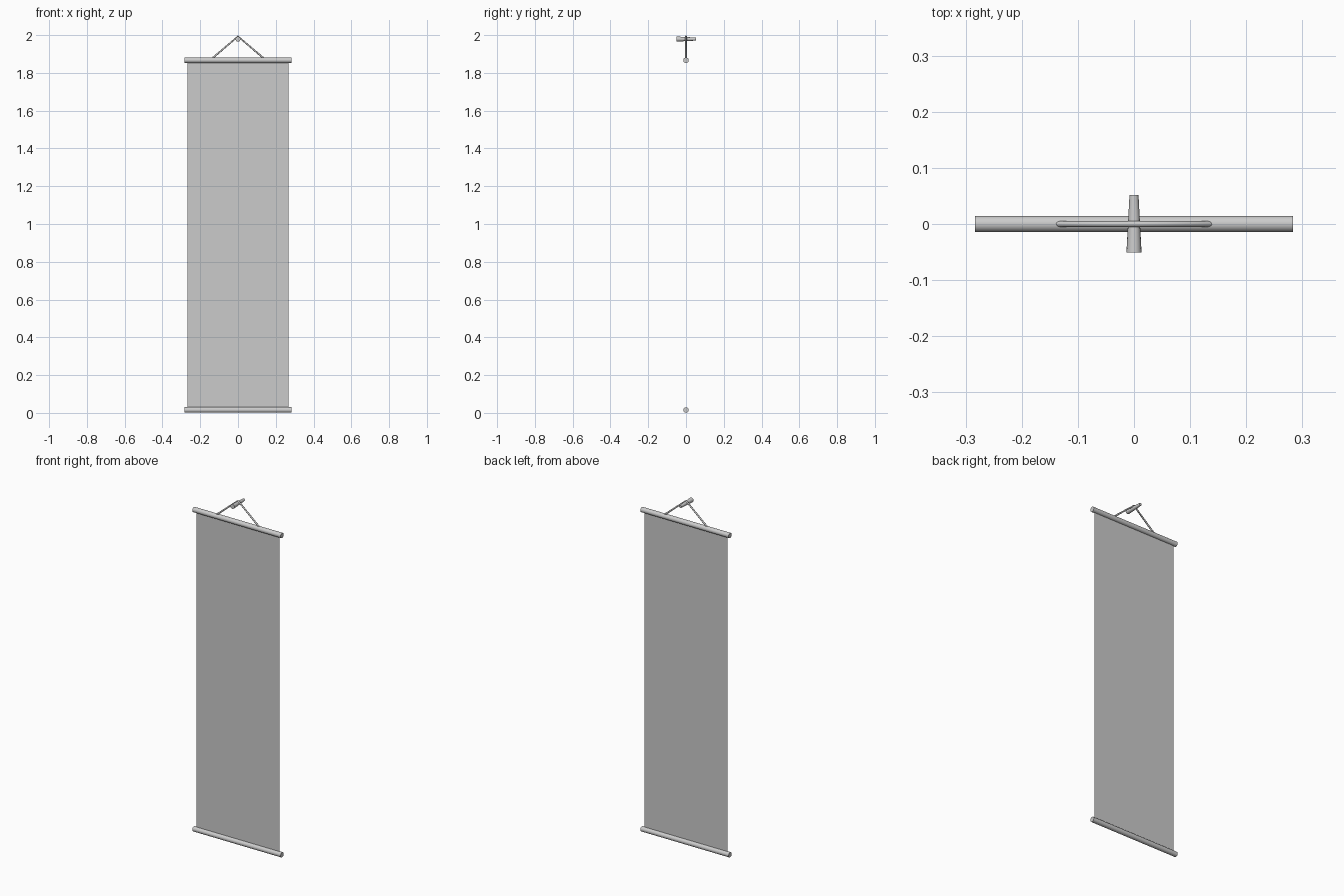
import bpy
from mathutils import Vector

if "Cube" in bpy.data.objects:
    bpy.data.objects.remove(bpy.data.objects["Cube"])


def rod(name, start, end, r1, r2, sides):
    """Tapered round bar between two points."""
    a, b = Vector(start), Vector(end)
    bpy.ops.mesh.primitive_cone_add(vertices=sides, radius1=r1, radius2=r2,
                                    depth=(b - a).length, location=(a + b) / 2)
    ob = bpy.context.object
    ob.name = name
    ob.rotation_euler = (b - a).to_track_quat('Z', 'Y').to_euler()
    bpy.ops.object.shade_smooth_by_angle()
    return ob


BOTTOM_Z, TOP_Z = 0.0155, 1.867
ROD_R, ROD_X, CLOTH_X = 0.0145, 0.283, 0.267

# Top and bottom rods
for name, z in (("top_rod", TOP_Z), ("bottom_rod", BOTTOM_Z)):
    rod(name, (-ROD_X, 0, z), (ROD_X, 0, z), ROD_R, ROD_R, 24)

# Thin hanging sheet, running into both rods
mesh = bpy.data.meshes.new("hanging_sheet")
mesh.from_pydata([(-CLOTH_X, 0, BOTTOM_Z), (CLOTH_X, 0, BOTTOM_Z),
                  (CLOTH_X, 0, TOP_Z), (-CLOTH_X, 0, TOP_Z)],
                 [], [(0, 1, 2, 3)])
bpy.context.collection.objects.link(bpy.data.objects.new("hanging_sheet", mesh))

# Tapered wall peg, thick end to the front
rod("wall_peg", (0, -0.051, 1.979), (0, 0.052, 1.979), 0.0135, 0.008, 16)

# Cord looped over the peg, mitred at the apex
curve = bpy.data.curves.new("hanging_cord", 'CURVE')
curve.dimensions = '3D'
curve.bevel_depth = 0.005
curve.bevel_resolution = 2
curve.use_fill_caps = True
path = curve.splines.new('POLY')
path.points.add(2)
for p, co in zip(path.points, ((-0.147, 0, 1.868), (0, 0, 1.9935), (0.147, 0, 1.868))):
    p.co = (*co, 1)
bpy.context.collection.objects.link(bpy.data.objects.new("hanging_cord", curve))
